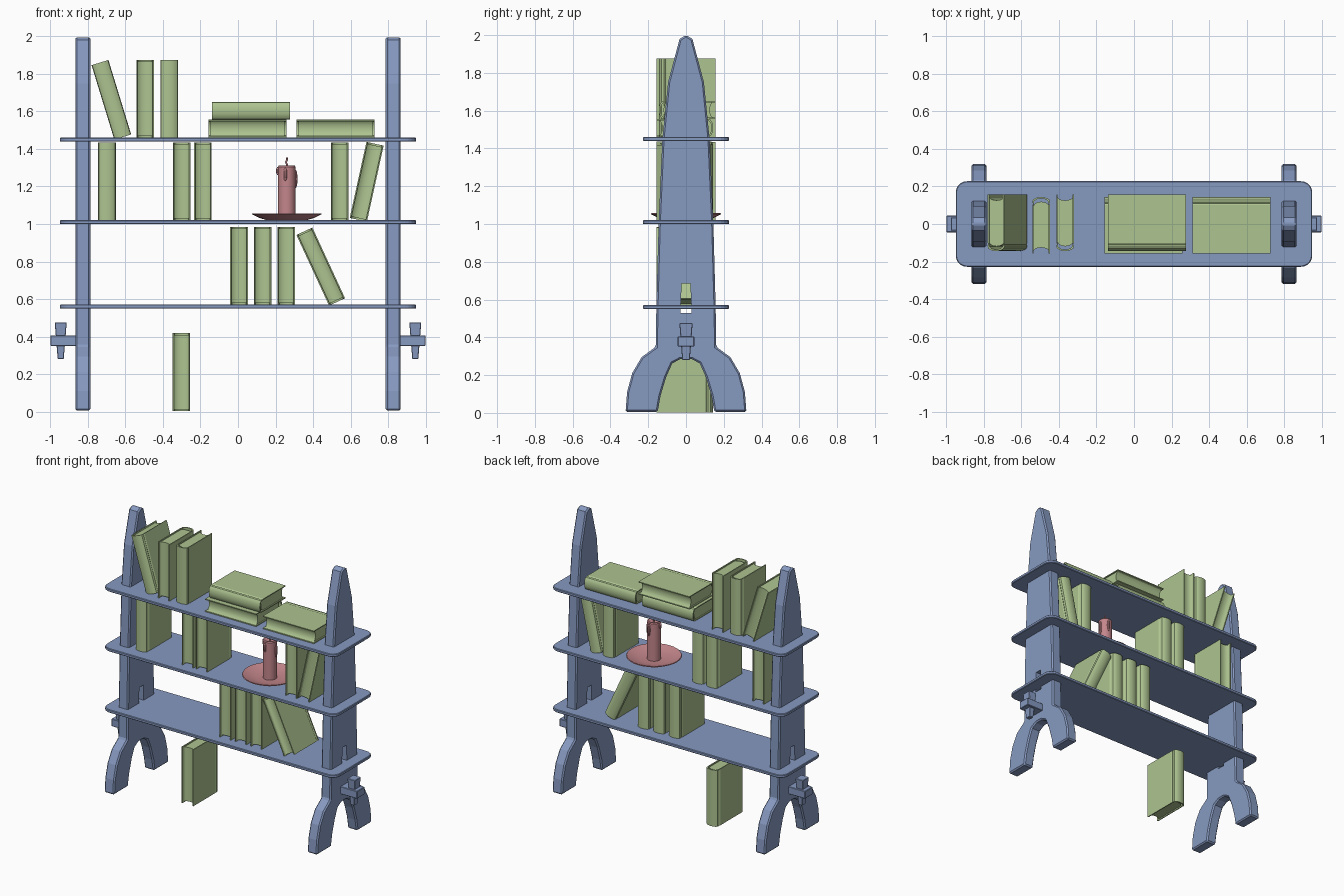
import bpy, bmesh, math
from mathutils import Matrix, Vector

if "Cube" in bpy.data.objects:
    bpy.data.objects.remove(bpy.data.objects["Cube"])


def material(name, col):
    m = bpy.data.materials.new(name)
    m.diffuse_color = (*col, 1)
    m.use_nodes = True
    m.node_tree.nodes["Principled BSDF"].inputs["Base Color"].default_value = m.diffuse_color
    return m


WOOD = material("wood", (0.24, 0.32, 0.53))
PAPER = material("book_green", (0.42, 0.55, 0.28))
WAX = material("wax_red", (0.55, 0.24, 0.26))


def finish(name, bm, mat, bevel=0, angle=30):
    bmesh.ops.recalc_face_normals(bm, faces=bm.faces)
    me = bpy.data.meshes.new(name)
    bm.to_mesh(me)
    bm.free()
    ob = bpy.data.objects.new(name, me)
    bpy.context.collection.objects.link(ob)
    me.materials.append(mat)
    if bevel:
        b = ob.modifiers.new("bevel", 'BEVEL')
        b.width, b.segments, b.limit_method = bevel, 1, 'ANGLE'
        b.angle_limit = math.radians(50)
    if angle:
        bpy.ops.object.select_all(action='DESELECT')
        ob.select_set(True)
        bpy.context.view_layer.objects.active = ob
        bpy.ops.object.shade_smooth_by_angle(angle=math.radians(angle))
    return ob


def extrude(bm, pts, vec):
    """Fill a closed 3D outline and extrude it along vec."""
    f = bm.faces.new([bm.verts.new(p) for p in pts])
    r = bmesh.ops.extrude_face_region(bm, geom=[f], use_keep_orig=True)
    bmesh.ops.translate(bm, vec=vec, verts=[v for v in r["geom"] if isinstance(v, bmesh.types.BMVert)])


def mirror_outline(half):
    """Half outline from top centre to bottom, mirrored in y."""
    return half + [(-y, z) for y, z in reversed(half) if y > 1e-6]


# side boards: tapered top, flared feet, arch and slot
HALF = [(0, 2.0), (0.034, 1.98), (0.095, 1.75), (0.125, 1.45), (0.145, 1.0), (0.157, 0.56),
        (0.16, 0.35), (0.235, 0.295), (0.285, 0.21), (0.312, 0.11), (0.32, 0.005),
        (0.15, 0.005), (0.135, 0.09), (0.105, 0.19), (0.073, 0.262), (0.03, 0.285), (0, 0.287)]
SLOT = [(-0.03, 0.53), (0.03, 0.53), (0.023, 0.685), (-0.023, 0.685)]
for side, s in (("left", -1), ("right", 1)):
    bm = bmesh.new()
    extrude(bm, [(s * 0.787, y, z) for y, z in mirror_outline(HALF)], (s * 0.08, 0, 0))
    board = finish("side_board_" + side, bm, WOOD, 0.009, 0)
    bm = bmesh.new()
    extrude(bm, [(s * 0.7, y, z) for y, z in SLOT], (s * 0.25, 0, 0))
    cutter = finish("slot_cutter_" + side, bm, WOOD, 0, 0)
    cutter.hide_render = True
    cutter.hide_set(True)
    cutter.display_type = 'WIRE'
    mod = board.modifiers.new("slot", 'BOOLEAN')
    mod.object, mod.operation, mod.solver = cutter, 'DIFFERENCE', 'EXACT'

    # through tenon and its wedge
    bm = bmesh.new()
    bmesh.ops.create_cube(bm, size=1, matrix=Matrix.Translation((s * 0.925, 0, 0.378))
                          @ Matrix.Diagonal((0.15, 0.088, 0.055, 1)))
    finish("tenon_" + side, bm, WOOD, 0.003, 0)
    bm = bmesh.new()
    extrude(bm, [(s * 0.945 + x, -0.5, z) for x, z in
                 ((-0.016, 0.28), (0.016, 0.28), (0.032, 0.475), (-0.032, 0.475))], (0, 1, 0))
    for v in bm.verts:
        v.co.y = math.copysign(0.02 if v.co.z < 0.3 else 0.035, v.co.y)
    finish("wedge_" + side, bm, WOOD, 0.003, 0)

# shelves with rounded corners
for name, z in (("lower", 0.56), ("middle", 1.01), ("upper", 1.45)):
    pts, r = [], 0.06
    for i, (sx, sy) in enumerate(((1, 1), (-1, 1), (-1, -1), (1, -1))):
        for k in range(6):
            a = math.pi / 2 * (i + k / 5)
            pts.append((sx * (0.95 - r) + r * math.cos(a), sy * (0.228 - r) + r * math.sin(a), z - 0.011))
    bm = bmesh.new()
    extrude(bm, pts, (0, 0, 0.022))
    finish("shelf_" + name, bm, WOOD, 0.004, 0)

# books: local origin in the centre, spine at +y, thickness in x
T, H = 0.047, 0.415


def arc(w, y0, bulge, n=8):
    return [(w * math.cos(math.pi * k / n), y0 + bulge * math.sin(math.pi * k / n)) for k in range(n + 1)]


def book(name, matrix):
    c = 0.007
    outer = [(T, -0.157)] + [(T, 0.1), (T - 0.005, 0.108), (T, 0.116)] + arc(T, 0.12, 0.024)[1:-1] \
        + [(-T, 0.116), (-T + 0.005, 0.108), (-T, 0.1), (-T, -0.157)]
    inner = [(-T + c, -0.157), (-T + c, 0.1)] + arc(T - c, 0.112, 0.024)[::-1][1:-1] + [(T - c, 0.1), (T - c, -0.157)]
    bm = bmesh.new()
    extrude(bm, [(x, y, -H / 2) for x, y in outer + inner], (0, 0, H))
    bm.transform(matrix)
    finish(name + "_cover", bm, PAPER)
    w = T - c + 0.001
    pages = arc(w, 0.095, 0.024) + arc(w, -0.146, 0.02)[::-1]
    bm = bmesh.new()
    extrude(bm, [(x, y, -H / 2 + 0.009) for x, y in pages], (0, 0, H - 0.018))
    bm.transform(matrix)
    finish(name + "_pages", bm, PAPER)


def place(x, z, lean=0, front=False, flat=False):
    m = Matrix.Translation((x, 0, z)) @ Matrix.Rotation(math.radians(90 if flat else lean), 4, 'Y')
    return m @ Matrix.Rotation(math.pi if front else 0, 4, 'Z')


h = H / 2
BOOKS = [  # x, centre z, lean, spine to front, lying flat
    (-0.675, 1.662, -17, True, False), (-0.495, 1.46 + h, 0, False, False), (-0.367, 1.46 + h, 0, True, False),
    (0.05, 1.509, 0, False, True), (0.07, 1.604, 0, True, True), (0.52, 1.509, 0, False, True),
    (-0.698, 1.02 + h, 0, True, False), (-0.3, 1.02 + h, 0, False, False), (-0.187, 1.02 + h, 0, False, False),
    (0.542, 1.02 + h, 0, False, False), (0.686, 1.225, 12.4, False, False),
    (0.005, 0.57 + h, 0, False, False), (0.131, 0.57 + h, 0, False, False), (0.257, 0.57 + h, 0, False, False),
    (0.441, 0.773, -24.8, False, False), (-0.302, h + 0.003, 0, False, False)]
for i, b in enumerate(BOOKS):
    book("book_%02d" % (i + 1), place(*b))


# candle, dish, drips and wick
def lathe(name, profile, n=32):
    bm = bmesh.new()
    vs = [bm.verts.new((r, 0, z)) for r, z in profile]
    es = [bm.edges.new(p) for p in zip(vs, vs[1:])]
    bmesh.ops.spin(bm, geom=vs + es, cent=(0, 0, 0), axis=(0, 0, 1), angle=2 * math.pi, steps=n)
    bmesh.ops.remove_doubles(bm, verts=bm.verts, dist=1e-5)
    ob = finish(name, bm, WAX)
    ob.location = (0.26, 0, 0)
    return ob


lathe("candle_dish", [(0, 1.019), (0.1, 1.019), (0.145, 1.032), (0.186, 1.052), (0.183, 1.057),
                      (0.14, 1.042), (0.095, 1.031), (0, 1.031)])
lathe("candle", [(0, 1.03), (0.047, 1.03), (0.047, 1.305), (0.042, 1.312), (0.036, 1.31), (0.02, 1.3), (0, 1.298)], 24)

for i, (deg, top, length) in enumerate(((5, 1.29, 0.1), (185, 1.305, 0.045), (260, 1.3, 0.07), (80, 1.3, 0.09))):
    a = math.radians(deg)
    bm = bmesh.new()
    bmesh.ops.create_uvsphere(bm, u_segments=10, v_segments=8, radius=1, matrix=Matrix.Translation(
        Vector((0.26 + 0.047 * math.cos(a), 0.047 * math.sin(a), top - length / 2)))
        @ Matrix.Diagonal((0.011, 0.011, length / 2, 1)))
    finish("wax_drip_%d" % (i + 1), bm, WAX)

cu = bpy.data.curves.new("wick", 'CURVE')
cu.dimensions, cu.bevel_depth, cu.bevel_resolution, cu.use_fill_caps = '3D', 0.005, 2, True
sp = cu.splines.new('POLY')
WICK = [(0.26, 1.295), (0.262, 1.315), (0.256, 1.33), (0.262, 1.343), (0.26, 1.355)]
sp.points.add(len(WICK) - 1)
for p, (x, z) in zip(sp.points, WICK):
    p.co = (x, 0, z, 1)
cu.materials.append(WAX)
bpy.context.collection.objects.link(bpy.data.objects.new("wick", cu))
